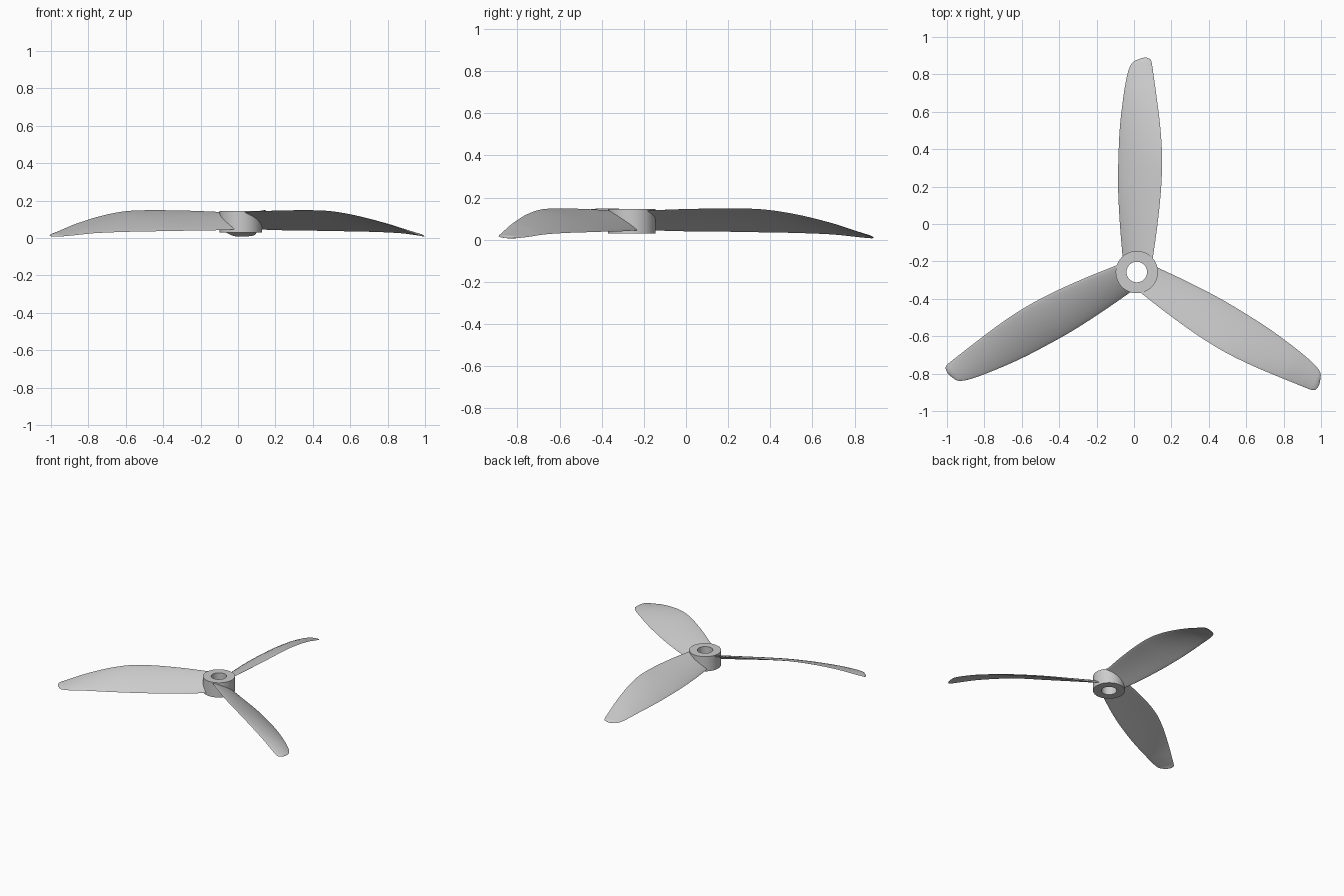
import bpy, bmesh, math
from mathutils import Vector, Matrix

old = bpy.data.objects.get("Cube")
if old:
    bpy.data.objects.remove(old, do_unlink=True)

grey = bpy.data.materials.new("light_grey")
grey.use_nodes = True
colour = (0.6, 0.6, 0.6, 1)
grey.diffuse_color = colour
grey.node_tree.nodes["Principled BSDF"].inputs["Base Color"].default_value = colour

CENTRE = Vector((0.015, -0.257, 0))


def finish(bm, name, turn=0.0):
    """Turn a mesh about the hub axis and make it a smooth-shaded object."""
    bmesh.ops.recalc_face_normals(bm, faces=bm.faces)
    mesh = bpy.data.meshes.new(name)
    bm.to_mesh(mesh)
    bm.free()
    mesh.transform(Matrix.Translation(CENTRE) @ Matrix.Rotation(turn, 4, "Z"))
    mesh.materials.append(grey)
    obj = bpy.data.objects.new(name, mesh)
    bpy.context.collection.objects.link(obj)
    bpy.ops.object.select_all(action="DESELECT")
    obj.select_set(True)
    bpy.context.view_layer.objects.active = obj
    bpy.ops.object.shade_smooth_by_angle(angle=math.radians(40))
    return obj


def bridge(bm, rings):
    """Join neighbouring closed rings with quads."""
    for a, b in zip(rings, rings[1:]):
        for i in range(len(a)):
            j = (i + 1) % len(a)
            bm.faces.new((a[i], a[j], b[j], b[i]))


# Hub: a thick ring with a bore
def make_hub(outer=0.113, bore=0.055, low=0.03, high=0.145, sides=64):
    bm = bmesh.new()
    rings = []
    for radius, z in ((outer, low), (outer, high), (bore, high), (bore, low)):
        rings.append([bm.verts.new((radius * math.cos(math.tau * i / sides),
                                    radius * math.sin(math.tau * i / sides), z))
                      for i in range(sides)])
    bridge(bm, rings + rings[:1])
    finish(bm, "hub")


# Blade stations: radius, low edge x, high edge x, low edge z, high edge z
STATIONS = [
    (0.07, -0.075, 0.085, 0.045, 0.138),
    (0.25, -0.09, 0.11, 0.04, 0.145),
    (0.45, -0.1, 0.13, 0.038, 0.148),
    (0.62, -0.098, 0.135, 0.035, 0.144),
    (0.78, -0.09, 0.125, 0.032, 0.12),
    (0.95, -0.07, 0.104, 0.025, 0.078),
    (1.05, -0.052, 0.09, 0.015, 0.045),
    (1.1, -0.036, 0.083, 0.01, 0.028),
    (1.125, -0.018, 0.078, 0.008, 0.02),
    (1.14, 0.015, 0.07, 0.007, 0.014),
    (1.146, 0.035, 0.055, 0.008, 0.011),
]


def smooth_stations(steps=5):
    """Refine the stations with a cubic curve, using slopes along the radius."""
    def slope(k):
        a, b = STATIONS[max(k - 1, 0)], STATIONS[min(k + 1, len(STATIONS) - 1)]
        return [(q - p) / (b[0] - a[0]) for p, q in zip(a, b)]

    result = []
    for k in range(len(STATIONS) - 1):
        a, b, sa, sb = STATIONS[k], STATIONS[k + 1], slope(k), slope(k + 1)
        span = b[0] - a[0]
        for s in range(steps):
            t = s / steps
            ease = t * t * (3 - 2 * t)
            result.append([p + (q - p) * ease
                           + span * (m * t * (1 - t) ** 2 - n * t * t * (1 - t))
                           for p, q, m, n in zip(a, b, sa, sb)])
    return result + [list(STATIONS[-1])]


# Blade: thin cambered sections lofted from root to tip
def make_blade(name, turn, points=24):
    bm = bmesh.new()
    rings = []
    for radius, x_low, x_high, z_low, z_high in smooth_stations():
        low, high = Vector((x_low, radius, z_low)), Vector((x_high, radius, z_high))
        chord = high - low
        normal = Vector((-chord.z, 0, chord.x)).normalized()
        thick = min(0.016 - 0.008 * radius, chord.length * 0.1)
        ring = []
        for i in range(points):
            angle = math.tau * i / points
            along = (1 - math.cos(angle)) / 2
            camber = 0.16 * along * (1 - along) * chord.length
            ring.append(bm.verts.new(low + chord * along
                                     + normal * (camber + thick / 2 * math.sin(angle))))
        rings.append(ring)
    bridge(bm, rings)
    bm.faces.new(rings[0])
    bm.faces.new(rings[-1])
    finish(bm, name, turn)


make_hub()
for index, name in enumerate(("back_blade", "right_blade", "left_blade")):
    make_blade(name, math.tau * index / 3)
